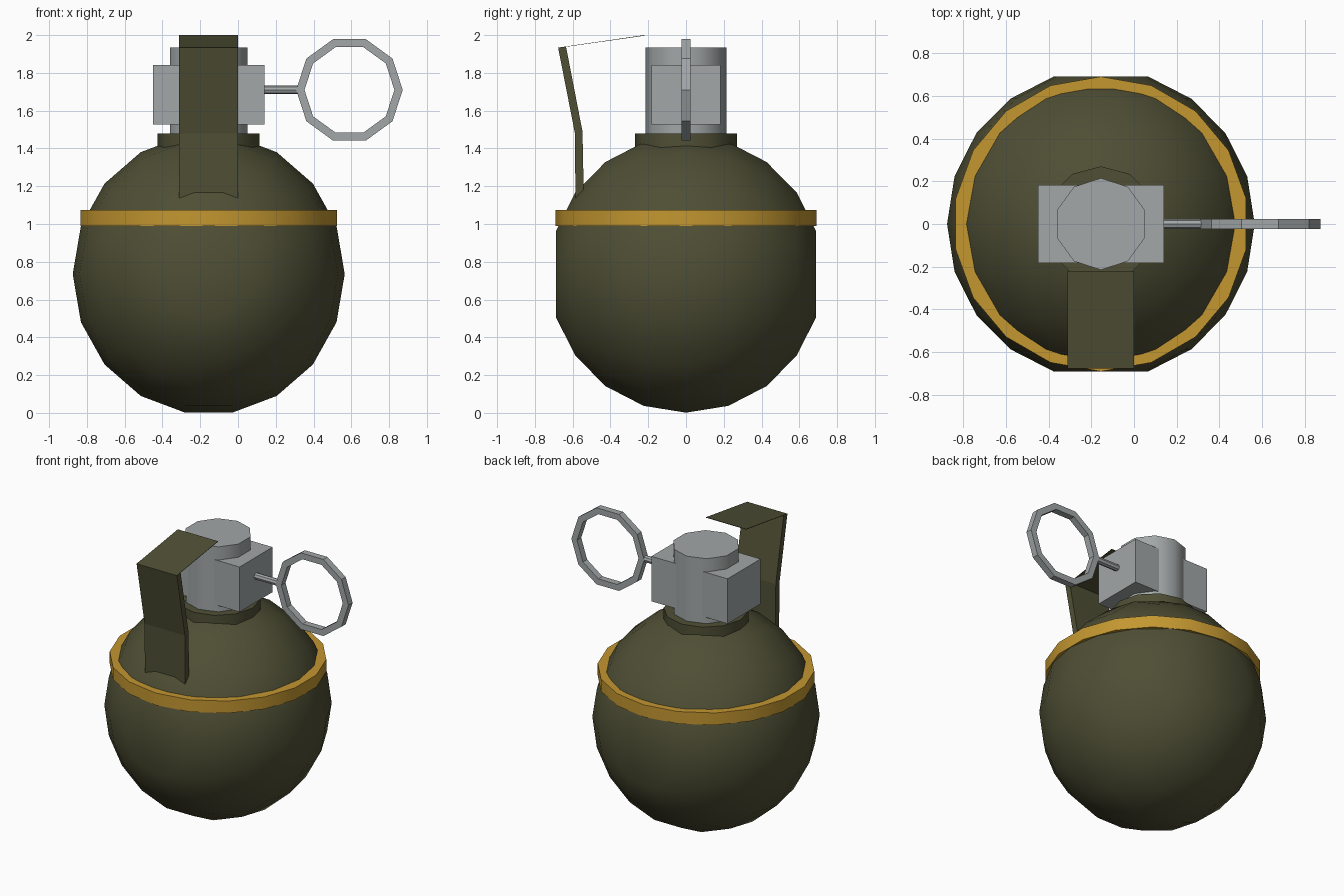
import bpy, bmesh
from math import sin, cos, pi, radians
from mathutils import Matrix, Vector

cube = bpy.data.objects.get("Cube")
if cube:
    bpy.data.objects.remove(cube, do_unlink=True)


def material(name, r, g, b):
    m = bpy.data.materials.new(name)
    m.use_nodes = True
    m.diffuse_color = (r, g, b, 1)
    bsdf = next(n for n in m.node_tree.nodes if n.type == 'BSDF_PRINCIPLED')
    bsdf.inputs["Base Color"].default_value = (r, g, b, 1)
    return m


OLIVE = material("olive green", 0.078, 0.078, 0.036)
GOLD = material("gold yellow", 0.55, 0.31, 0.03)
STEEL = material("light grey", 0.36, 0.385, 0.385)


def finish(name, bm, mat, smooth=True):
    bmesh.ops.recalc_face_normals(bm, faces=bm.faces)
    mesh = bpy.data.meshes.new(name)
    bm.to_mesh(mesh)
    bm.free()
    mesh.materials.append(mat)
    ob = bpy.data.objects.new(name, mesh)
    bpy.context.scene.collection.objects.link(ob)
    if smooth:
        bpy.ops.object.select_all(action='DESELECT')
        ob.select_set(True)
        bpy.context.view_layer.objects.active = ob
        bpy.ops.object.shade_smooth_by_angle(angle=radians(40))
    return ob


def lathe(name, profile, sides, matrix, mat, loop=False, smooth=True):
    """Turn (radius, height) points about local z; cap the ends or close the loop."""
    bm = bmesh.new()
    rings = []
    for r, h in profile:
        angles = [2 * pi * i / sides for i in range(sides)]
        rings.append([bm.verts.new(matrix @ Vector((r * cos(a), r * sin(a), h)))
                      for a in angles])
    pairs = list(zip(rings, rings[1:]))
    if loop:
        pairs.append((rings[-1], rings[0]))
    else:
        bm.faces.new(rings[0])
        bm.faces.new(rings[-1])
    for a, b in pairs:
        for i in range(sides):
            j = (i + 1) % sides
            bm.faces.new((a[i], a[j], b[j], b[i]))
    return finish(name, bm, mat, smooth)


def upright_cylinder(name, radius, z0, z1, sides, mat):
    m = Matrix.Translation((AXIS_X, 0, 0)) @ Matrix.Rotation(pi / 2, 4, 'Z')
    return lathe(name, [(radius, z0), (radius, z1)], sides, m, mat)


AXIS_X = -0.155
TO_Y = Matrix.Rotation(pi / 2, 4, 'X')

# Round body: a ball with its poles facing front and back, cut flat there
arc = [(sin(radians(a)), cos(radians(a))) for a in range(18, 163, 18)]
lathe("body", arc, 18, Matrix.Translation((AXIS_X, 0, 0.735))
      @ Matrix.Diagonal((0.72, 0.725, 0.745, 1)) @ TO_Y, OLIVE)

# Band, collar and fuse head
upright_cylinder("band", 0.69, 0.99, 1.075, 18, GOLD)
upright_cylinder("collar", 0.27, 1.36, 1.48, 12, OLIVE)
upright_cylinder("fuse_head", 0.215, 1.45, 1.935, 10, STEEL)

# Cross block through the head
bm = bmesh.new()
bmesh.ops.create_cube(bm, size=1, matrix=Matrix.Translation((AXIS_X, 0, 1.685))
                      @ Matrix.Diagonal((0.59, 0.365, 0.315, 1)))
finish("fuse_block", bm, STEEL, smooth=False)

# Pin and pull ring
lathe("pin", [(0.023, 0.1), (0.023, 0.335)], 8,
      Matrix.Translation((0, 0, 1.71)) @ Matrix.Rotation(pi / 2, 4, 'Y'), STEEL)
lathe("pull_ring", [(0.282, -0.023), (0.282, 0.023), (0.238, 0.023), (0.238, -0.023)],
      10, Matrix.Translation((0.59, 0, 1.71)) @ TO_Y, STEEL, loop=True, smooth=False)

# Safety lever: bent bar with a thin top sheet, extruded sideways
side = [(-0.585, 1.1), (-0.588, 1.48), (-0.677, 1.934), (-0.22, 2.0),
        (-0.22, 1.997), (-0.635, 1.938), (-0.548, 1.49), (-0.54, 1.1)]
bm = bmesh.new()
face = bm.faces.new([bm.verts.new((-0.312, y, z)) for y, z in side])
out = bmesh.ops.extrude_face_region(bm, geom=[face], use_keep_orig=True)
bmesh.ops.translate(bm, vec=(0.312, 0, 0),
                    verts=[v for v in out["geom"] if isinstance(v, bmesh.types.BMVert)])
finish("safety_lever", bm, OLIVE, smooth=False)
